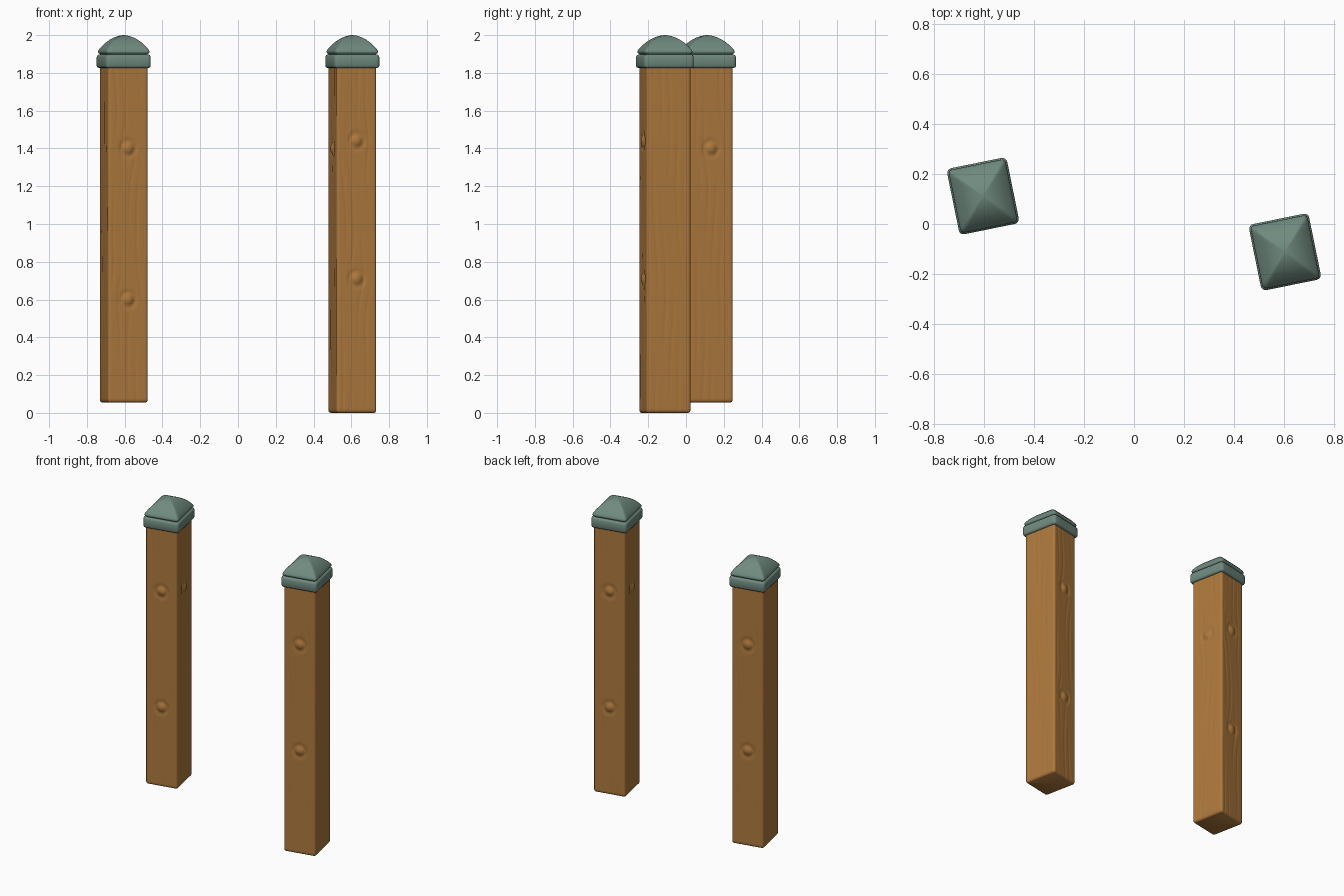
import bpy, bmesh, math
from math import sin, cos, pi, exp

if "Cube" in bpy.data.objects:
    bpy.data.objects.remove(bpy.data.objects["Cube"])


def material(name, col):
    m = bpy.data.materials.new(name)
    m.diffuse_color = (*col, 1)
    m.use_nodes = True
    m.node_tree.nodes["Principled BSDF"].inputs["Base Color"].default_value = m.diffuse_color
    return m


WOOD = material("warm wood", (0.42, 0.19, 0.047))
METAL = material("grey green metal", (0.16, 0.255, 0.21))


def rounded_rect(hx, hy, r, flat, arc=4):
    """Outline as (x, y, nx, ny, side, u); u runs along the side, None in corners."""
    pts = []
    for k in range(4):
        a = -pi / 2 + k * pi / 2          # side normal: front, right, back, left
        n, t = (cos(a), sin(a)), (-sin(a), cos(a))
        d, h = (hy, hx) if k % 2 == 0 else (hx, hy)
        for i in range(flat + 1):
            u = (h - r) * (2 * i / flat - 1)
            pts.append((n[0] * d + t[0] * u, n[1] * d + t[1] * u, n[0], n[1], k, u))
        c = (n[0] * (d - r) + t[0] * (h - r), n[1] * (d - r) + t[1] * (h - r))
        for i in range(1, arc):
            b = a + pi / 2 * i / arc
            pts.append((c[0] + r * cos(b), c[1] + r * sin(b), cos(b), sin(b), k, None))
    return pts


def loft(name, rings, mat, loc, rot, angle=40):
    bm = bmesh.new()
    loops = [[bm.verts.new(p) for p in ring] for ring in rings]
    n = len(loops[0])
    for a, b in zip(loops, loops[1:]):
        for i in range(n):
            j = (i + 1) % n
            bm.faces.new((a[i], a[j], b[j], b[i]))
    bm.faces.new(loops[0][::-1])
    bm.faces.new(loops[-1])
    me = bpy.data.meshes.new(name)
    bm.to_mesh(me)
    bm.free()
    me.materials.append(mat)
    ob = bpy.data.objects.new(name, me)
    bpy.context.collection.objects.link(ob)
    ob.location = (loc[0], loc[1], 0)
    ob.rotation_euler.z = rot
    me.shade_smooth()
    me.set_sharp_from_angle(angle=math.radians(angle))
    return ob


# knots per side: (side, u, z)
KNOTS = [(0, 0.0, 1.40), (0, 0.0, 0.60), (2, 0.0, 1.44), (2, 0.0, 0.71), (1, 0.0, 1.40)]


def relief(side, u, z):
    """Carved grain lines bending round raised knots."""
    if u is None:
        return 0.0
    bend, bump = 0.0, 0.0
    for k, ku, kz in KNOTS:
        if k == side:
            du, dz = u - ku, z - kz
            bend += 0.02 * math.tanh(du / 0.02) * exp(-(dz / 0.12) ** 2)
            d = math.hypot(du, dz)
            bump += 0.009 * exp(-(d / 0.024) ** 4) - 0.004 * exp(-((d - 0.04) / 0.01) ** 2)
    p = (u - bend) * 150 + 1.6 * sin(3.1 * z + side) + 1.1 * sin(7.3 * z + 2 * side)
    groove = max(0.0, sin(p)) ** 4
    patch = 0.5 + 0.5 * sin(5.7 * z + 40 * u + 1.7 * side)
    fade = min(1.0, max(0.0, (0.095 - abs(u)) / 0.01))
    return (bump - 0.0025 * groove * patch) * fade


def build_post(label, loc, rot, bottom):
    # timber
    outline = rounded_rect(0.108, 0.119, 0.014, 28)
    top, steps = 1.85, 150
    levels = [(0.012, bottom), (0.004, bottom + 0.004), (0.0, bottom + 0.012)]
    levels += [(0, bottom + 0.012 + (top - bottom - 0.012) * i / steps) for i in range(1, steps + 1)]
    rings = []
    for inset, z in levels:
        ring = []
        for x, y, nx, ny, side, u in outline:
            d = relief(side, u, z) - inset if inset == 0 else -inset
            ring.append((x + nx * d, y + ny * d, z))
        rings.append(ring)
    loft(label + "_timber", rings, WOOD, loc, rot, 60)

    # cap collar
    outline = rounded_rect(0.1225, 0.135, 0.02, 4)
    prof = [(0.014, 1.826), (0.004, 1.829), (0, 1.837), (0, 1.884), (0.004, 1.893), (0.014, 1.898)]
    loft(label + "_cap_collar",
         [[(x - nx * i, y - ny * i, z) for x, y, nx, ny, _, _ in outline] for i, z in prof],
         METAL, loc, rot, 60)

    # domed pyramid roof
    outline = rounded_rect(0.116, 0.1285, 0.015, 8)
    prof = [(0.90, 1.890), (0.93, 1.901), (0.975, 1.904), (1.0, 1.910), (0.995, 1.916),
            (0.95, 1.926), (0.85, 1.941), (0.7, 1.960), (0.55, 1.975), (0.4, 1.986),
            (0.25, 1.994), (0.12, 1.9985), (0.03, 2.0)]
    loft(label + "_cap_roof",
         [[(x * s, y * s, z) for x, y, *_ in outline] for s, z in prof],
         METAL, loc, rot, 60)


TURN = math.radians(11.5)
build_post("left_post", (-0.605, 0.112), TURN, 0.055)
build_post("right_post", (0.605, -0.112), TURN + pi, 0.0)
